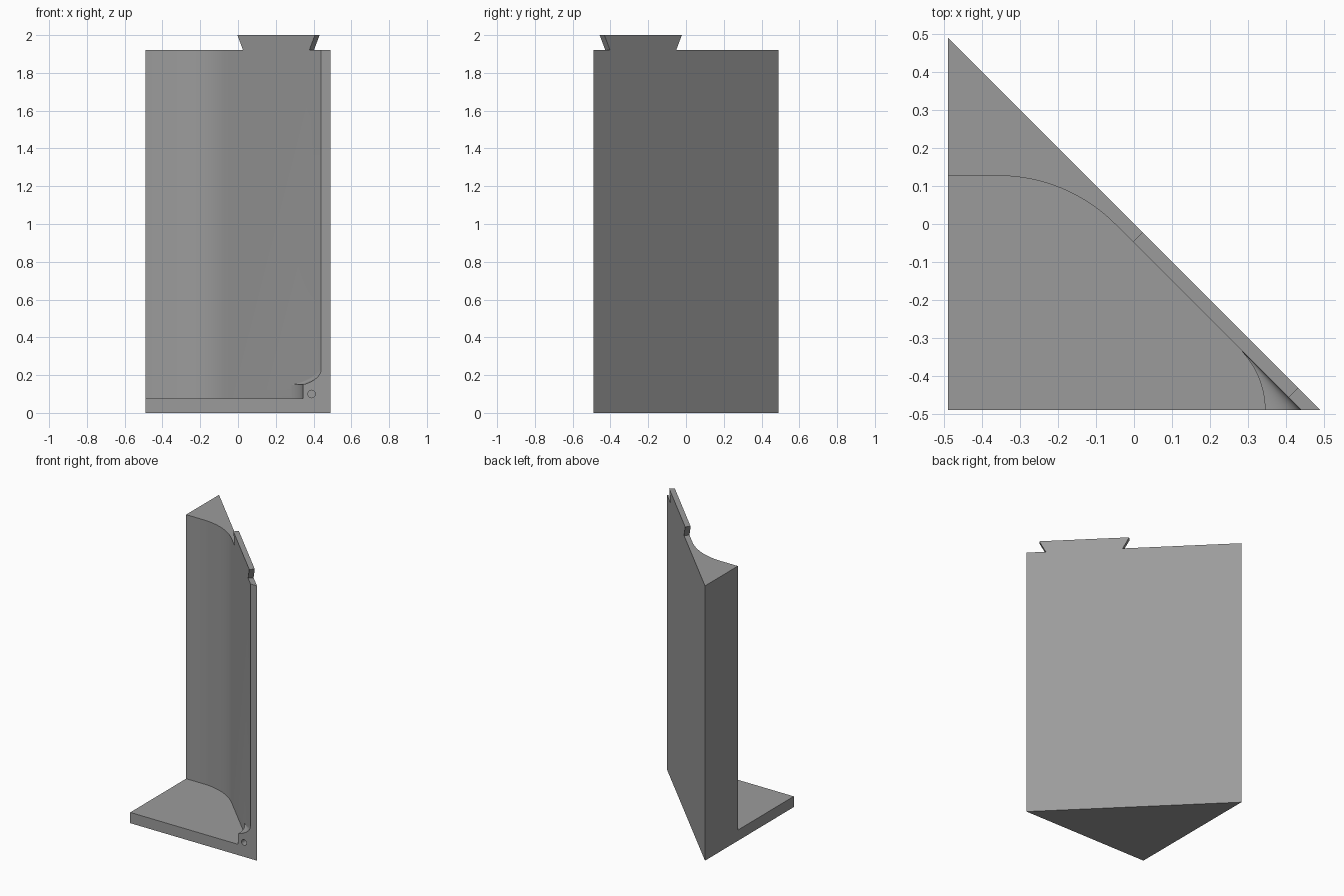
import bpy, bmesh, math
from mathutils import Vector

if "Cube" in bpy.data.objects:
    bpy.data.objects.remove(bpy.data.objects["Cube"])

H = 0.49          # half width of the triangular footprint
INNER = -0.05     # inner wall face lies on x + y = INNER
BASE_T = 0.075    # floor thickness
SHOULDER = 1.92   # wall height beside the dovetail tab

grey = bpy.data.materials.new("plain grey")
grey.diffuse_color = (0.33, 0.33, 0.33, 1)
grey.use_nodes = True
grey.node_tree.nodes["Principled BSDF"].inputs["Base Color"].default_value = grey.diffuse_color


def loft(name, sections):
    """Solid skinned through equal-length closed sections."""
    bm = bmesh.new()
    rows = [[bm.verts.new(p) for p in s] for s in sections]
    n = len(rows[0])
    for a, b in zip(rows, rows[1:]):
        for i in range(n):
            j = (i + 1) % n
            bm.faces.new((a[i], a[j], b[j], b[i]))
    bm.faces.new(rows[0][::-1])
    bm.faces.new(rows[-1])
    bmesh.ops.recalc_face_normals(bm, faces=bm.faces)
    me = bpy.data.meshes.new(name)
    bm.to_mesh(me)
    bm.free()
    me.materials.append(grey)
    ob = bpy.data.objects.new(name, me)
    bpy.context.collection.objects.link(ob)
    return ob


def prism(name, outline, z0, z1):
    return loft(name, [[(x, y, z) for x, y in outline] for z in (z0, z1)])


def combine(target, other, op):
    mod = target.modifiers.new(op, 'BOOLEAN')
    mod.operation, mod.solver, mod.object = op, 'EXACT', other
    bpy.context.view_layer.objects.active = target
    bpy.ops.object.modifier_apply(modifier=mod.name)
    bpy.data.objects.remove(other)


# Wall: flat diagonal back, inner face curving out to a thick left end
R, yl = 0.435, 0.127
t = R * math.tan(math.radians(22.5))
cx = INNER - yl - t
outline = [(-H, H), (-H, yl)]
for i in range(17):
    a = math.radians(45 * i / 16)
    outline.append((cx + R * math.sin(a), yl - R * (1 - math.cos(a))))
outline += [(INNER + H, -H), (H, -H)]
stand = prism("corner_stand", outline, 0, 2)

# Notches that leave the dovetail tab on top of the wall
for name, far, low, high in (("left_notch", -1, 0.052, 0.022),
                             ("right_notch", 1, 0.402, 0.432)):
    top = low + (high - low) * 2
    prof = [(far, SHOULDER), (low, SHOULDER), (top, SHOULDER + 0.16),
            (far, SHOULDER + 0.16)]
    cutter = loft(name, [[(u + k, -u + k, z) for u, z in prof] for k in (-1, 1)])
    combine(stand, cutter, 'DIFFERENCE')

# Triangular floor, buried in the wall along its long edge
floor = prism("floor", [(-H, -H), (H - 0.02, -H), (-H, H - 0.02)], 0, BASE_T)
combine(stand, floor, 'UNION')

# Corner boss: rounded upright face with a concave top sweeping into the wall
RB, XF = 0.225, 0.345
width = INNER + H - XF
start = math.radians(27)
sections = []
for i in range(13):
    a = math.radians(43.5 * i / 12)
    x0, y = XF - RB * (1 - math.cos(a)), -H + RB * math.sin(a)
    w = INNER - y - x0
    rise = 0.08 * w / width
    sec = [(x0, y, 0.03)]
    for k in range(11):
        th = start + (math.pi / 2 - start) * k / 10
        u = (math.sin(th) - math.sin(start)) / (1 - math.sin(start))
        h = 1 - math.cos(th) / math.cos(start)
        sec.append((x0 + w * u, y, 0.15 + rise * h))
    sec += [(x0 + w + 0.02, y, 0.15 + rise), (x0 + w + 0.02, y, 0.03)]
    sections.append(sec)
combine(stand, loft("corner_boss", sections), 'UNION')

# Blind round hole in the front of the boss
ring = [2 * math.pi * i / 24 for i in range(24)]
hole = loft("hole_cutter", [[(0.39 + 0.02 * math.cos(a), y, 0.10 + 0.02 * math.sin(a))
                             for a in ring] for y in (-0.6, -0.44)])
combine(stand, hole, 'DIFFERENCE')

# Smooth the curved faces, keep the edges crisp
bpy.ops.object.select_all(action='DESELECT')
stand.select_set(True)
bpy.context.view_layer.objects.active = stand
bpy.ops.object.shade_smooth_by_angle(angle=math.radians(25))
